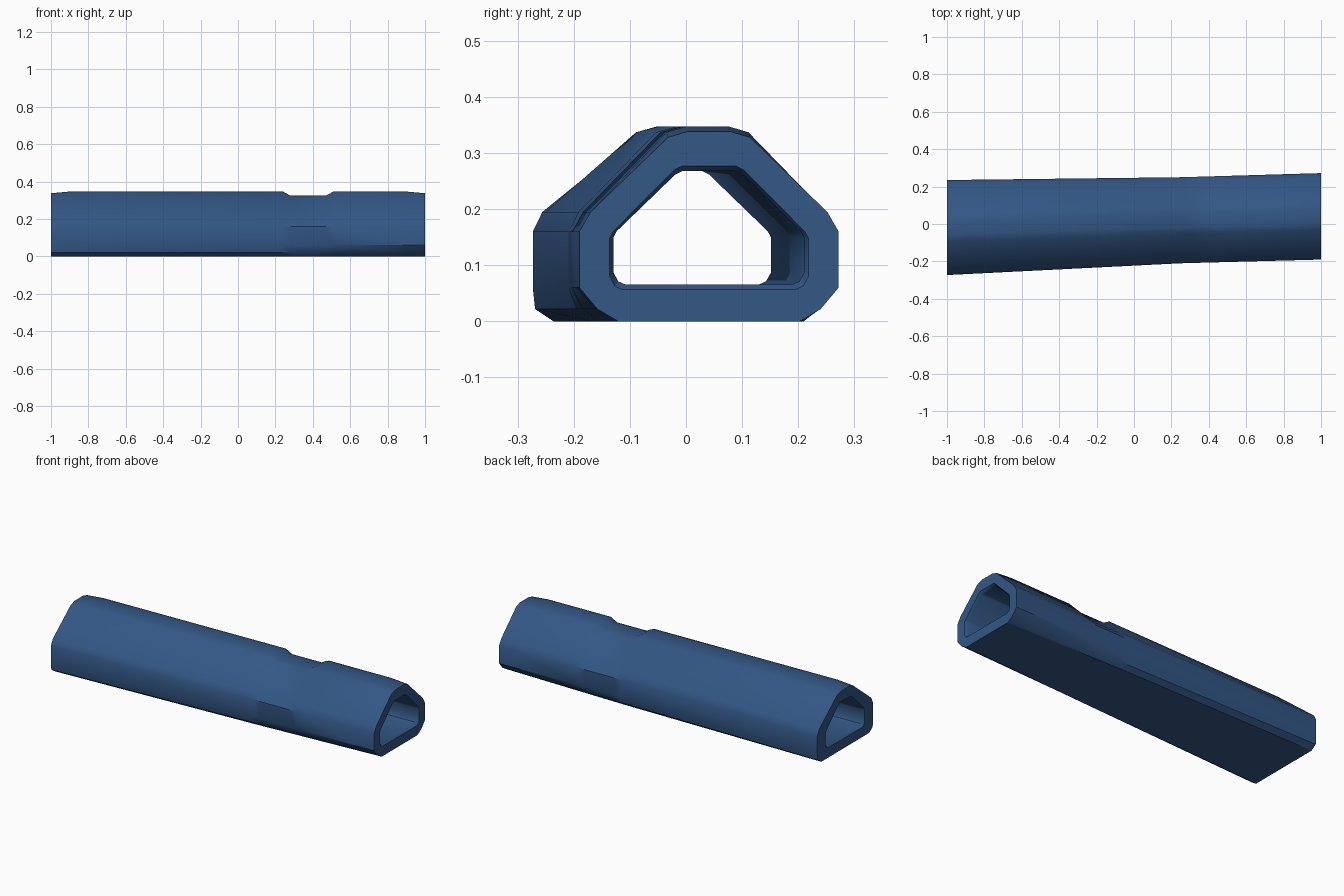
import bpy, bmesh, math

cube = bpy.data.objects.get("Cube")
if cube:
    bpy.data.objects.remove(cube, do_unlink=True)

# Half profiles (half width, height), bottom to top
WIDE = [(.217, 0), (.25, .022), (.254, .06), (.254, .16), (.237, .195), (.073, .337), (.037, .347)]
WAIST = [(.19, 0), (.217, .022), (.23, .06), (.23, .16), (.211, .195), (.073, .337), (.037, .347)]
NARROW = [(.162, 0), (.199, .022), (.231, .06), (.231, .16), (.211, .195), (.073, .337), (.039, .347)]
BORE = [(.155, .057), (.168, .063), (.177, .08), (.177, .148), (.171, .16), (.062, .27), (.048, .277)]
WAIST_X = .25


def blend(a, b, t):
    return a + (b - a) * t


def along(x, far, mid, near):
    """Value at x, linear on both sides of the waist."""
    if x < WAIST_X:
        return blend(far, mid, (x + 1) / (WAIST_X + 1))
    return blend(mid, near, (x - WAIST_X) / (1 - WAIST_X))


def ring(bm, x, half):
    """Mirror a half profile about the drifting centre line."""
    centre = along(x, -.019, .02, .041)
    points = half + [(-w, z) for w, z in reversed(half)]
    return [bm.verts.new((x, centre + w, z)) for w, z in points]


def shell_half(x, top_drop=0, slope_in=0):
    half = []
    for i, (a, b, c) in enumerate(zip(WIDE, WAIST, NARROW)):
        w, z = along(x, a[0], b[0], c[0]), along(x, a[1], b[1], c[1])
        if i >= 5:
            z -= top_drop
        if i == 4:
            w -= slope_in
            z -= slope_in
        half.append((w, z))
    return half


def bore_half(inset):
    return [(w * (1 - inset), .167 + (z - .167) * (1 - 2 * inset)) for w, z in BORE]


bm = bmesh.new()
# Outer stations: x, lowering of the ridge, slimming of the shoulder
stations = [(-1, .009, 0), (-.9, 0, 0), (.24, 0, 0), (.28, .022, .004),
            (.47, .022, .004), (.51, 0, 0), (.9, 0, 0), (1, .009, 0)]
rings = [ring(bm, x, shell_half(x, drop, slim)) for x, drop, slim in stations]
# Bore, with a chamfered lip at each end
for x, inset in [(1, 0), (.985, .04), (WAIST_X, .04), (-.985, .04), (-1, 0)]:
    rings.append(ring(bm, x, bore_half(inset)))

# Skin neighbouring rings, closing the wall end to end
for a, b in zip(rings, rings[1:] + rings[:1]):
    n = len(a)
    for i in range(n):
        j = (i + 1) % n
        bm.faces.new((a[i], a[j], b[j], b[i]))
bmesh.ops.recalc_face_normals(bm, faces=bm.faces)
mesh = bpy.data.meshes.new("hollow_handguard")
bm.to_mesh(mesh)
bm.free()

# Blue finish
blue = bpy.data.materials.new("matte_blue")
blue.use_nodes = True
colour = (.033, .095, .235, 1)
blue.diffuse_color = colour
blue.node_tree.nodes["Principled BSDF"].inputs["Base Color"].default_value = colour
mesh.materials.append(blue)

body = bpy.data.objects.new("hollow_handguard", mesh)
bpy.context.collection.objects.link(body)
bpy.context.view_layer.objects.active = body
body.select_set(True)
bpy.ops.object.shade_smooth_by_angle(angle=math.radians(30))
